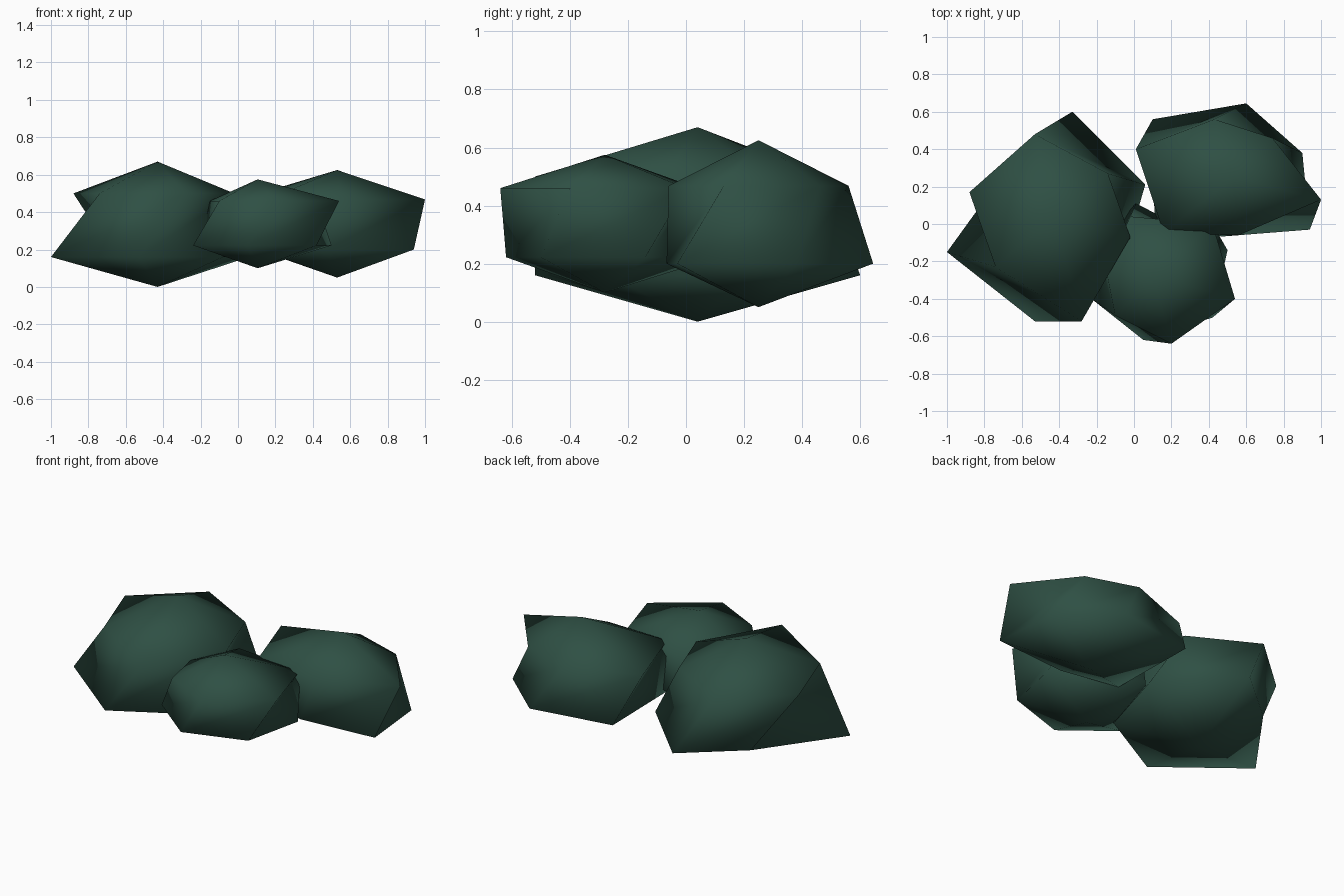
import bpy, bmesh

if "Cube" in bpy.data.objects:
    bpy.data.objects.remove(bpy.data.objects["Cube"])

leaf = bpy.data.materials.new("dark green")
leaf.diffuse_color = (0.028, 0.08, 0.058, 1)
leaf.use_nodes = True
leaf.node_tree.nodes["Principled BSDF"].inputs["Base Color"].default_value = leaf.diffuse_color


def clump(name, centre, z_bottom, z_low, z_high, z_top, low, high):
    """Irregular smooth six-sided ball: two poles and two uneven six-point rings."""
    bm = bmesh.new()
    bottom = bm.verts.new((*centre, z_bottom))
    top = bm.verts.new((*centre, z_top))
    lo = [bm.verts.new((x, y, z_low)) for x, y in low]
    hi = [bm.verts.new((x, y, z_high)) for x, y in high]
    n = len(lo)
    for i in range(n):
        j = (i + 1) % n
        bm.faces.new((lo[j], lo[i], bottom))
        bm.faces.new((lo[i], lo[j], hi[j]))
        bm.faces.new((lo[i], hi[j], hi[i]))
        bm.faces.new((hi[i], hi[j], top))
    for f in bm.faces:
        f.smooth = True
    mesh = bpy.data.meshes.new(name)
    bm.to_mesh(mesh)
    bm.free()
    mesh.materials.append(leaf)
    obj = bpy.data.objects.new(name, mesh)
    bpy.context.collection.objects.link(obj)


# large clump on the left
clump("left_clump", (-0.43, 0.04), 0.0, 0.16, 0.5, 0.67,
      [(-1, -0.15), (-0.53, -0.52), (-0.08, -0.27), (0.06, 0.21), (-0.33, 0.6), (-0.66, 0.32)],
      [(-0.74, -0.23), (-0.28, -0.52), (-0.02, -0.07), (-0.14, 0.27), (-0.53, 0.48), (-0.88, 0.17)])

# medium clump at the back right
clump("right_clump", (0.53, 0.25), 0.05, 0.2, 0.468, 0.625,
      [(0.94, -0.03), (0.9, 0.38), (0.6, 0.645), (0.1, 0.56), (0.11, 0.0), (0.47, -0.067)],
      [(1, 0.13), (0.74, 0.46), (0.43, 0.56), (0.01, 0.4), (0.16, -0.05), (0.56, -0.06)])

# small clump in front
clump("front_clump", (0.105, -0.28), 0.1, 0.222, 0.46, 0.575,
      [(0.42, -0.5), (0.5, -0.14), (0.01, 0.11), (-0.2, -0.12), (-0.24, -0.39), (0.05, -0.62)],
      [(0.54, -0.4), (0.42, 0.0), (-0.02, 0.04), (-0.15, -0.24), (-0.1, -0.49), (0.2, -0.64)])
